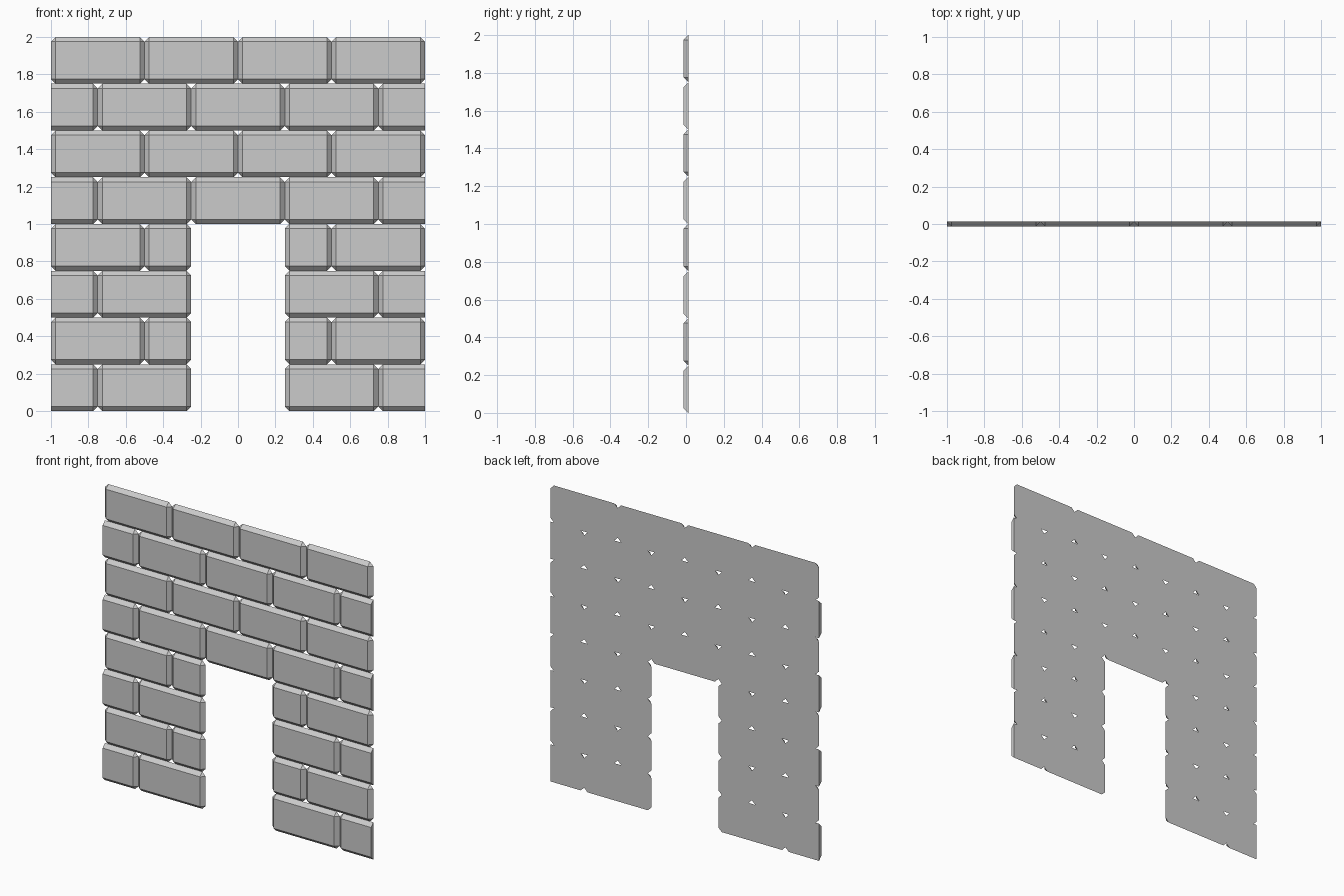
import bpy, bmesh

if "Cube" in bpy.data.objects:
    bpy.data.objects.remove(bpy.data.objects["Cube"])

B = 0.025           # bevel width
YF, YB = -0.0125, 0.0125
ROW = 0.25


def brick(name, x0, x1, z0, left=B, right=B):
    """Bevelled brick slab; left/right = 0 gives a sawn flat end."""
    z1 = z0 + ROW
    bm = bmesh.new()
    # front face, counter-clockwise from lower left
    front = [bm.verts.new((x, YF, z)) for x, z in (
        (x0 + left, z0 + B), (x1 - right, z0 + B),
        (x1 - right, z1 - B), (x0 + left, z1 - B))]
    # back outline with clipped corners: two points per front corner
    back = [bm.verts.new((x, YB, z)) for x, z in (
        (x0, z0 + B), (x0 + left, z0),
        (x1 - right, z0), (x1, z0 + B),
        (x1, z1 - B), (x1 - right, z1),
        (x0 + left, z1), (x0, z1 - B))]
    bm.faces.new(front)
    bm.faces.new(back[::-1])
    for i in range(4):
        j = (i + 1) % 4
        a, b = back[2 * i], back[2 * i + 1]
        bm.faces.new((front[i], a, b))                         # corner
        bm.faces.new((front[i], b, back[2 * j], front[j]))     # side bevel
    bmesh.ops.recalc_face_normals(bm, faces=bm.faces)
    me = bpy.data.meshes.new(name)
    bm.to_mesh(me)
    bm.free()
    bpy.context.collection.objects.link(bpy.data.objects.new(name, me))


for r in range(8):
    z = r * ROW
    offset = r % 2 == 0     # even rows start with a half brick
    # jambs beside the doorway, or full courses above it
    if r < 4:
        cut = -0.75 if offset else -0.5
        left = [-1, cut, -0.25]
        spans = list(zip(left, left[1:]))
        spans += [(-b, -a) for a, b in spans]
    else:
        xs = [-1, -0.75, -0.25, 0.25, 0.75, 1] if offset else [-1, -0.5, 0, 0.5, 1]
        spans = list(zip(xs, xs[1:]))
    for n, (a, b) in enumerate(spans):
        brick(f"brick_row{r + 1}_{n + 1}", a, b, z,
              0 if offset and a == -1 else B,
              0 if offset and b == 1 else B)
